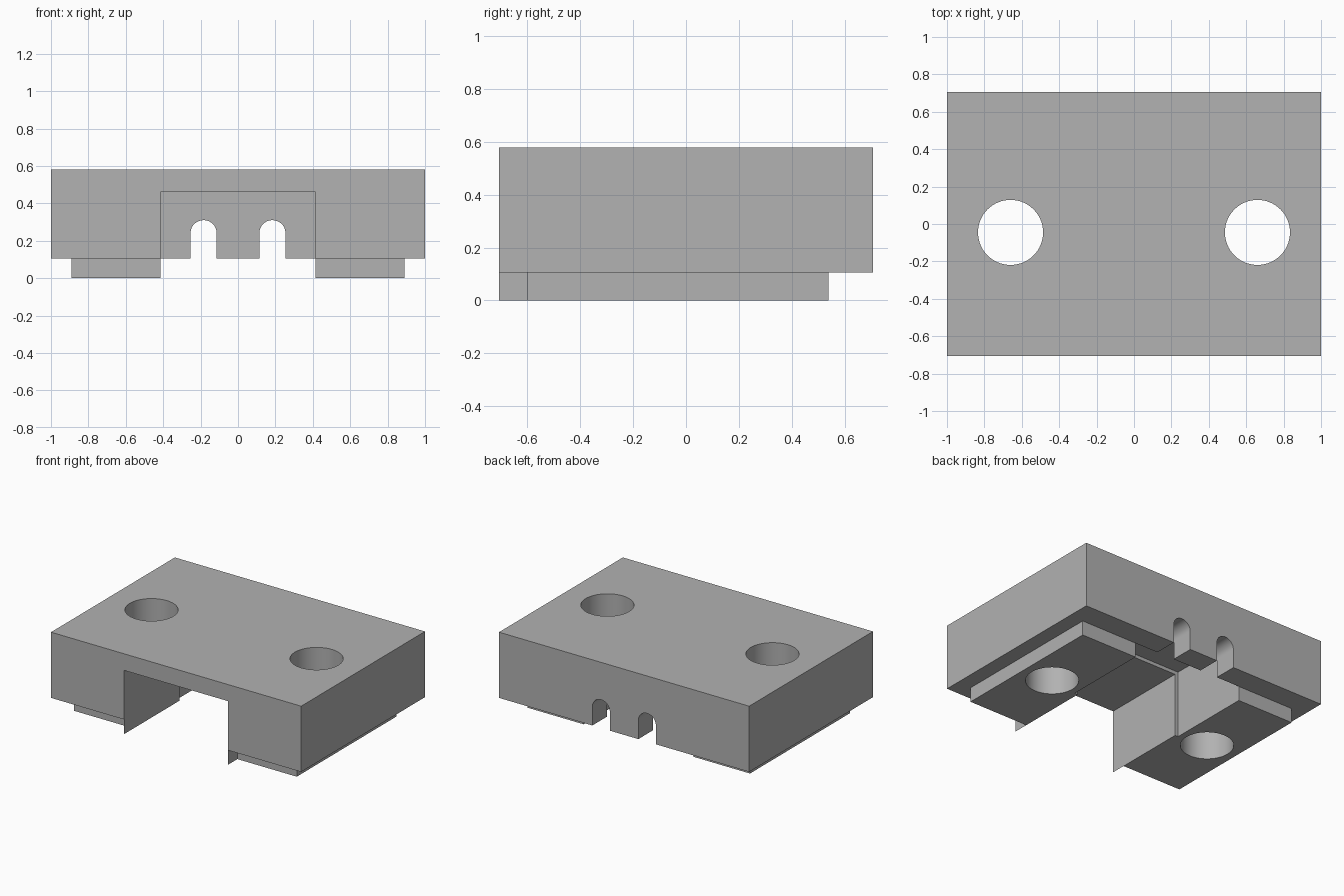
import bpy, bmesh, math

if "Cube" in bpy.data.objects:
    bpy.data.objects.remove(bpy.data.objects["Cube"], do_unlink=True)

DEPTH = 0.707          # half depth of the block
SEAM = 0.105           # height where pads meet the block
WALL = 0.415           # half width of the front channel

grey = bpy.data.materials.new("plain grey")
grey.use_nodes = True
GREY = (0.445, 0.445, 0.445, 1)
grey.diffuse_color = GREY
grey.node_tree.nodes["Principled BSDF"].inputs["Base Color"].default_value = GREY


def make(name, bm):
    mesh = bpy.data.meshes.new(name)
    bm.to_mesh(mesh)
    bm.free()
    obj = bpy.data.objects.new(name, mesh)
    bpy.context.collection.objects.link(obj)
    mesh.materials.append(grey)
    return obj


def prism(name, points, direction):
    """Closed solid made by sweeping a flat outline along a direction."""
    bm = bmesh.new()
    face = bm.faces.new([bm.verts.new(p) for p in points])
    swept = bmesh.ops.extrude_face_region(bm, geom=[face])["geom"]
    verts = [g for g in swept if isinstance(g, bmesh.types.BMVert)]
    bmesh.ops.translate(bm, verts=verts, vec=direction)
    bmesh.ops.recalc_face_normals(bm, faces=bm.faces)
    return make(name, bm)


def box(name, x0, x1, y0, y1, z0, z1):
    outline = [(x0, y0, z0), (x1, y0, z0), (x1, y1, z0), (x0, y1, z0)]
    return prism(name, outline, (0, 0, z1 - z0))


def cut(target, cutters):
    bpy.context.view_layer.objects.active = target
    for cutter in cutters:
        mod = target.modifiers.new("cut", "BOOLEAN")
        mod.operation = "DIFFERENCE"
        mod.solver = "EXACT"
        mod.object = cutter
        bpy.ops.object.modifier_apply(modifier=mod.name)


def arc(cx, cy, r, a0, a1, n):
    return [(cx + r * math.cos(a0 + (a1 - a0) * i / n),
             cy + r * math.sin(a0 + (a1 - a0) * i / n)) for i in range(n + 1)]


# Cutters: stepped channel, bolt holes and round-topped rear slots
channel = box("channel_cutter", -WALL, WALL, -1, 0.1, -0.2, 0.46)
pocket = box("pocket_cutter", -0.44, 0.44, -0.077, 0.54, -0.2, 0.485)
holes, slots = [], []
for s in (-1, 1):
    ring = arc(s * 0.66, -0.045, 0.174, 0, math.tau, 64)[:-1]
    holes.append(prism("hole_cutter", [(x, y, -0.2) for x, y in ring], (0, 0, 1)))
    c, r = s * 0.184, 0.07
    outline = [(c - r, -0.2), (c + r, -0.2)] + arc(c, 0.24, r, 0, math.pi, 24)
    slots.append(prism("slot_cutter", [(x, 0.3, z) for x, z in outline], (0, 0.7, 0)))

# Main block
block = box("main_block", -1, 1, -DEPTH, DEPTH, SEAM, 0.58)
cut(block, [channel, pocket] + holes + slots)
parts = [block]

# Raised pads underneath, and the thin lips carrying the channel walls forward
for side, s in (("right", -1), ("left", 1)):
    xs = sorted((s * 0.3, s * 0.89))
    pad = box(side + "_pad", xs[0], xs[1], -0.6, 0.54, 0, SEAM)
    cut(pad, [channel, pocket] + holes)
    parts.append(pad)
    bm = bmesh.new()
    corners = [(-DEPTH, 0), (-0.6, 0), (-0.6, SEAM), (-DEPTH, SEAM)]
    if s > 0:
        corners.reverse()
    bm.faces.new([bm.verts.new((s * WALL, y, z)) for y, z in corners])
    make(side + "_lip", bm)

for cutter in [channel, pocket] + holes + slots:
    bpy.data.objects.remove(cutter, do_unlink=True)

# Smooth hole walls, sharp edges
for part in parts:
    bpy.ops.object.select_all(action="DESELECT")
    part.select_set(True)
    bpy.context.view_layer.objects.active = part
    bpy.ops.object.shade_smooth_by_angle(angle=math.radians(30))
